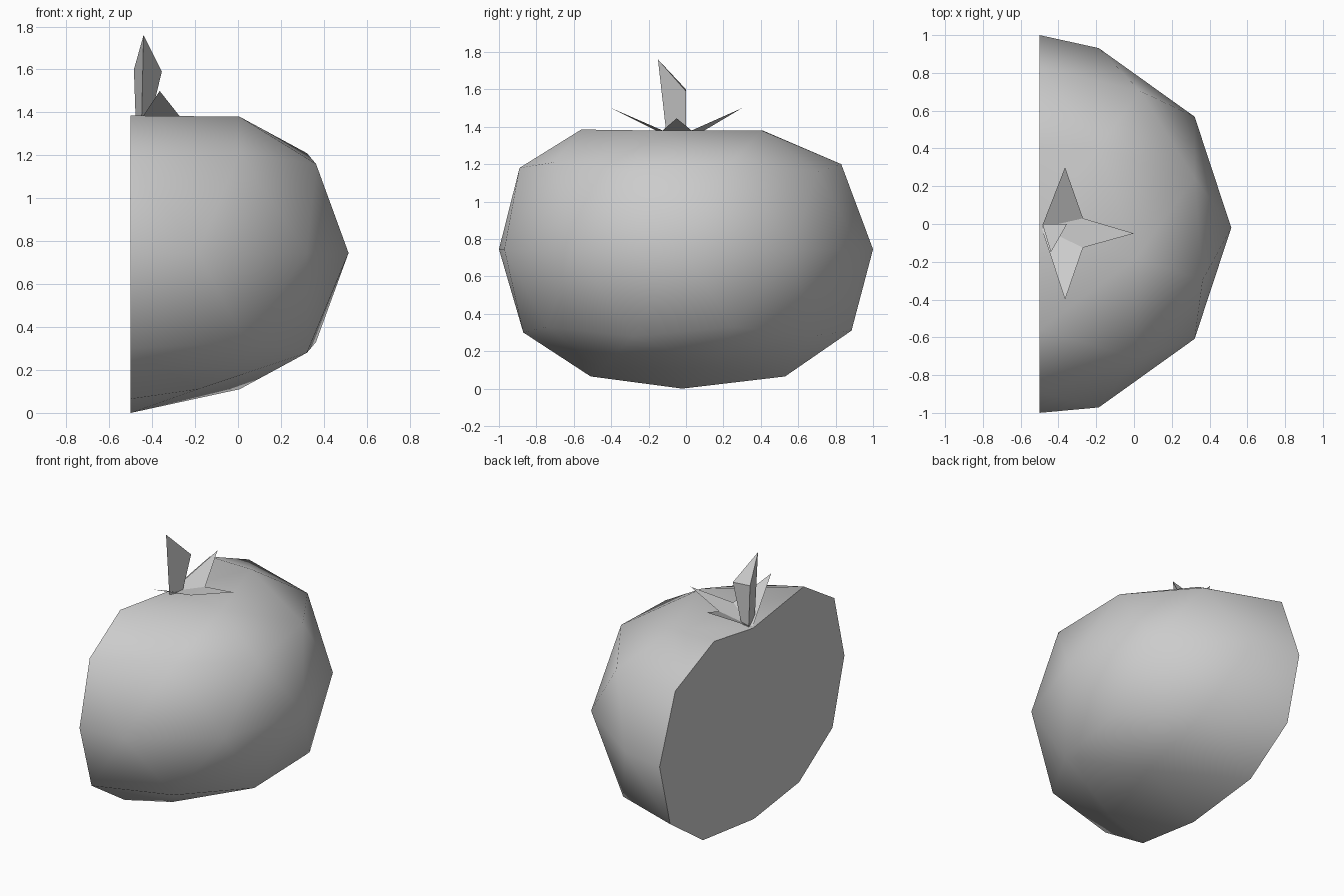
import bpy, bmesh, math
from mathutils import Matrix

cube = bpy.data.objects.get("Cube")
if cube:
    bpy.data.objects.remove(cube, do_unlink=True)

CUT_X, MID_Z = -0.5, 0.745

grey = bpy.data.materials.new("plain_grey")
grey.use_nodes = True
colour = (0.6, 0.6, 0.6, 1)
grey.diffuse_color = colour
grey.node_tree.nodes["Principled BSDF"].inputs["Base Color"].default_value = colour


def add_object(name, bm):
    mesh = bpy.data.meshes.new(name)
    bm.to_mesh(mesh)
    bm.free()
    mesh.materials.append(grey)
    obj = bpy.data.objects.new(name, mesh)
    bpy.context.collection.objects.link(obj)
    return obj


def add_faces(name, polygons):
    bm = bmesh.new()
    for points in polygons:
        bm.faces.new([bm.verts.new(p) for p in points])
    bmesh.ops.remove_doubles(bm, verts=bm.verts, dist=0.0005)
    return add_object(name, bm)


# Halved fruit: squashed icosphere, sliced through its middle
def squash(z):
    steps = [(0, 0), (0.447, 0.415), (0.526, 0.465), (0.851, 0.635),
             (1, 0.565 if z > 0 else 0.745)]
    h = abs(z)
    for (a, b), (c, d) in zip(steps, steps[1:]):
        if h <= c + 0.002:
            return math.copysign(b + (d - b) * (h - a) / (c - a), z)
    return z


# Outline of the slice as (y, z), counter-clockwise from the back
outline = [(1, 0.745), (0.83, 1.2), (0.41, 1.38), (-0.01, 1.31), (-0.56, 1.385),
           (-0.89, 1.18), (-1, 0.745), (-0.87, 0.3), (-0.51, 0.065), (-0.02, 0),
           (0.53, 0.065), (0.885, 0.31)]

bm = bmesh.new()
bmesh.ops.create_icosphere(bm, subdivisions=2, radius=1,
                           matrix=Matrix.Rotation(-math.pi / 2, 4, "Z"))
bmesh.ops.bisect_plane(bm, geom=bm.verts[:] + bm.edges[:] + bm.faces[:], dist=0.001,
                       plane_co=(0, 0, 0), plane_no=(-1, 0, 0), clear_outer=True)
rim = [v for v in bm.verts if abs(v.co.x) < 0.002]
rim.sort(key=lambda v: (math.atan2(v.co.z, v.co.y) + 0.1) % (2 * math.pi))
for v in bm.verts:
    v.co = (v.co.x * 1.015 + CUT_X, v.co.y - 0.02, squash(v.co.z) + MID_Z)
for v, (y, z) in zip(rim, outline):
    v.co = (CUT_X, y, z)
for face in bm.faces:
    face.smooth = True
cap = bm.faces.new(rim)
for edge in cap.edges:
    edge.smooth = False
bmesh.ops.recalc_face_normals(bm, faces=bm.faces)
add_object("fruit_half", bm)

# Flesh on the slice: notched patch, core and radiating seed chambers
def plate(points, depth):
    return [(CUT_X - depth, y, z) for y, z in reversed(points)]


flesh = [(0.73, 0.41), (0.79, 0.74), (0.67, 1.02), (0.35, 1.15), (0.15, 1.13),
         (0.09, 0.88), (-0.16, 0.81), (-0.26, 1.14), (-0.5, 1.19), (-0.76, 1.03),
         (-0.8, 0.74), (-0.72, 0.41), (-0.42, 0.27), (0.13, 0.22), (0.49, 0.27)]
add_faces("flesh", [plate(flesh[::-1], 0.001)])

centre_y, centre_z = -0.05, 0.7
core = [(centre_y + 0.5 * math.cos(a), centre_z + 0.27 * math.sin(a))
        for a in (math.radians(150 + 24 * i) for i in range(11))]
add_faces("core", [plate(core[::-1], 0.002)])

tips = [(-0.42, 1.12), (-0.66, 0.99), (-0.76, 0.69), (-0.67, 0.45), (-0.5, 0.33),
        (-0.17, 0.27), (0.07, 0.28), (0.25, 0.3), (0.53, 0.39), (0.69, 0.65),
        (0.57, 0.93), (0.27, 1.06)]
chambers = []
for y, z in tips:
    dy, dz = y - centre_y, z - centre_z
    length = math.hypot(dy, dz)
    ny, nz = -dz / length, dy / length
    corners = [(0.12, -0.01), (1, -0.055), (1, 0.055), (0.12, 0.01)]
    points = [(centre_y + t * dy + w * ny, centre_z + t * dz + w * nz) for t, w in corners]
    chambers.append(plate(points[::-1], 0.003))
for points in chambers:
    points.reverse()
add_faces("seed_chambers", chambers)

# Leaves: thin pointed blades around the stem
hub, back, front = (-0.49, -0.02, 1.31), (-0.27, 0.03, 1.38), (-0.27, -0.125, 1.38)
add_faces("leaves", [
    [hub, back, (-0.365, 0.3, 1.5)],
    [hub, (-0.365, -0.4, 1.5), front],
    [hub, front, back],
    [front, (0, -0.05, 1.445), back],
])

# Stem: flared three-sided stub with a slanted top
base = [(-0.45, -0.1, 1.32), (-0.42, 0, 1.32), (-0.475, 0, 1.31)]
top = [(-0.44, -0.15, 1.76), (-0.355, 0, 1.59), (-0.485, 0, 1.6)]
sides = [[base[i], base[(i + 1) % 3], top[(i + 1) % 3], top[i]] for i in range(3)]
add_faces("stem", sides + [top, base[::-1]])
